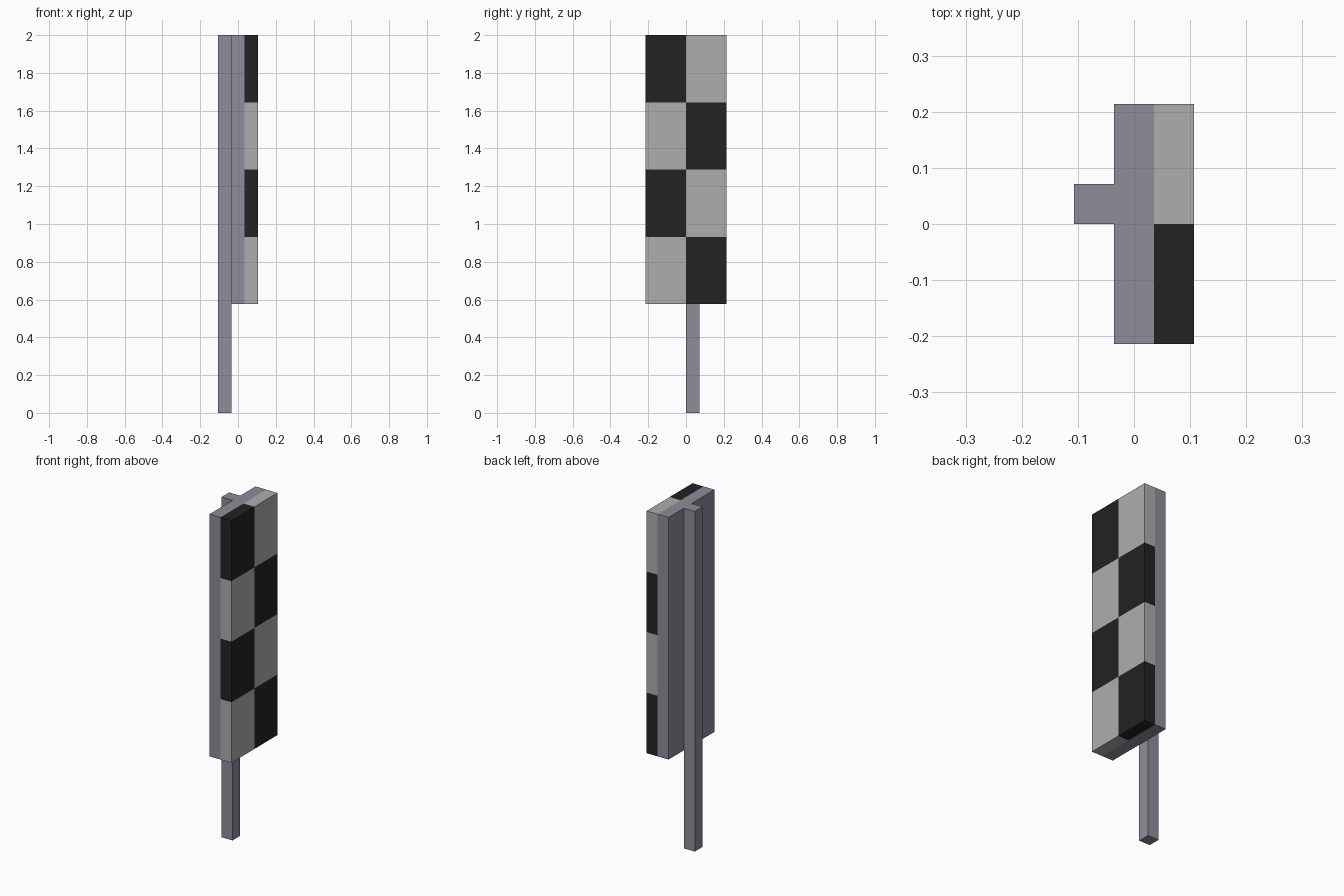
import bpy
import bmesh
from mathutils import Vector

cube = bpy.data.objects.get("Cube")
if cube:
    bpy.data.objects.remove(cube, do_unlink=True)


def make_material(name, rgb):
    mat = bpy.data.materials.new(name)
    mat.use_nodes = True
    color = (*rgb, 1.0)
    mat.diffuse_color = color
    mat.node_tree.nodes["Principled BSDF"].inputs["Base Color"].default_value = color
    return mat


STEEL = make_material("blue grey", (0.263, 0.266, 0.319))
LIGHT = make_material("light grey", (0.423, 0.423, 0.423))
BLACK = make_material("black", (0.016, 0.016, 0.016))


def make_box(name, low, high, materials, paint=None):
    """Box between two corners; paint may cut the mesh and set face materials."""
    low, high = Vector(low), Vector(high)
    bm = bmesh.new()
    bmesh.ops.create_cube(bm, size=1.0)
    bmesh.ops.scale(bm, vec=high - low, verts=bm.verts)
    bmesh.ops.translate(bm, vec=(low + high) / 2, verts=bm.verts)
    if paint:
        paint(bm)
    mesh = bpy.data.meshes.new(name)
    bm.to_mesh(mesh)
    bm.free()
    for mat in materials:
        mesh.materials.append(mat)
    obj = bpy.data.objects.new(name, mesh)
    bpy.context.collection.objects.link(obj)
    return obj


# Shared dimensions
T = 0.0712                  # thickness of every layer
HALF_Y = 0.2135             # half the board width
BOTTOM, TOP, ROWS = 0.576, 2.0, 4
ROW = (TOP - BOTTOM) / ROWS


def checker(bm):
    """Cut the slab into two columns and four rows, alternating the colours."""
    cuts = [((0, 0, 0), (0, 1, 0))]
    cuts += [((0, 0, BOTTOM + ROW * i), (0, 0, 1)) for i in range(1, ROWS)]
    for point, normal in cuts:
        bmesh.ops.bisect_plane(bm, geom=bm.verts[:] + bm.edges[:] + bm.faces[:],
                               plane_co=point, plane_no=normal)
    for face in bm.faces:
        center = face.calc_center_median()
        row = min(ROWS - 1, max(0, int((center.z - BOTTOM) / ROW)))
        face.material_index = (row + (center.y > 0)) % 2


# Square pole behind the board
make_box("pole", (-1.5 * T, 0, 0), (-0.5 * T, T, TOP), [STEEL])
# Plain backing board
make_box("backing_board", (-0.5 * T, -HALF_Y, BOTTOM), (0.5 * T, HALF_Y, TOP), [STEEL])
# Chequered panel on the +x side
make_box("chequered_panel", (0.5 * T, -HALF_Y, BOTTOM), (1.5 * T, HALF_Y, TOP),
         [LIGHT, BLACK], checker)
